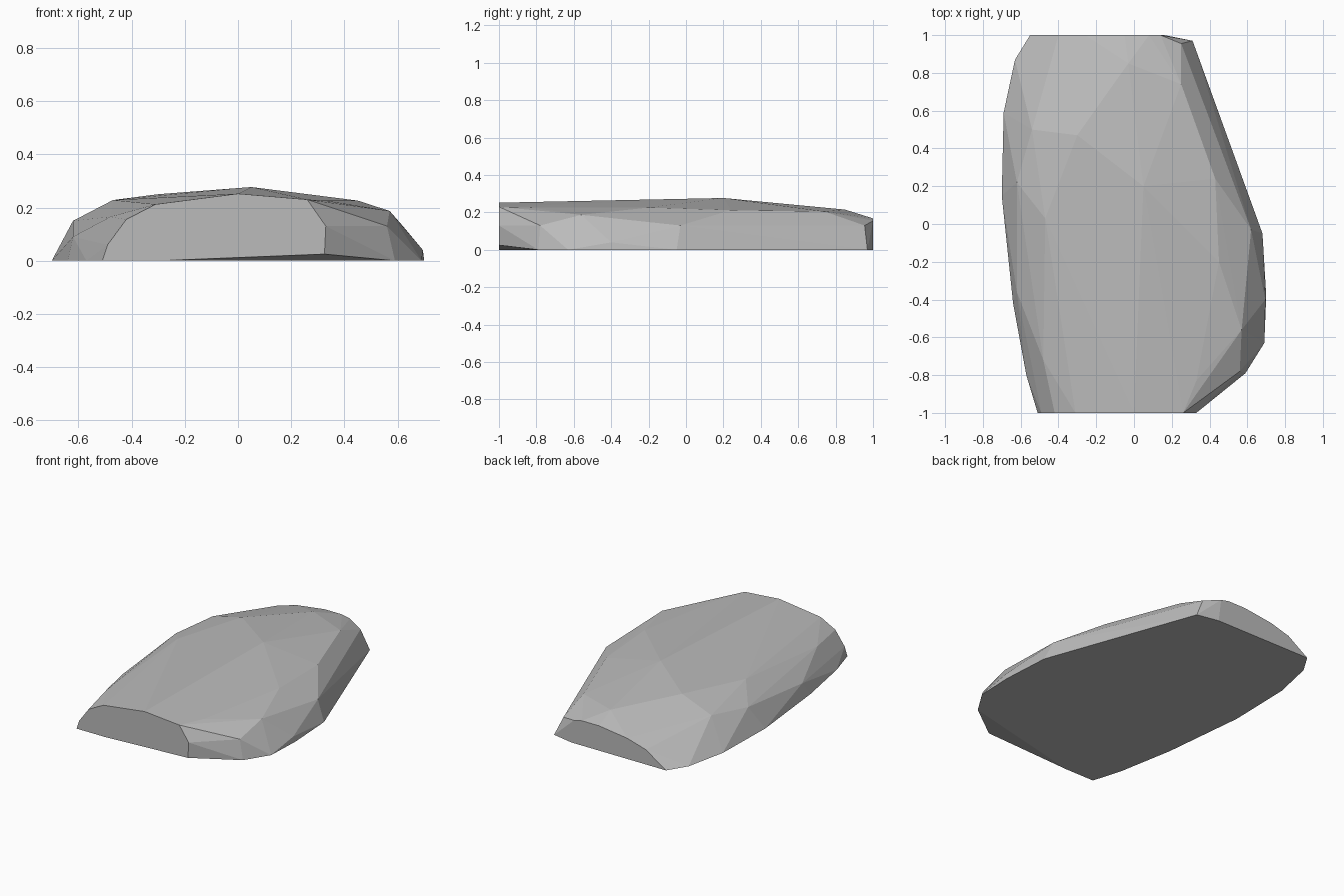
import bpy
import bmesh

# Outline where the rock meets the ground (x, y)
base = [(-0.55, 1), (-0.63, 0.87), (-0.69, 0.59), (-0.70, 0.15), (-0.64, -0.42),
        (-0.57, -0.8), (-0.52, -0.96), (-0.51, -1), (-0.3, -1), (0.59, -0.79),
        (0.69, -0.63), (0.70, -0.38), (0.68, -0.05), (0.31, 0.97), (0.16, 1)]

# Cut ends: (x, z) profiles on the front and back planes
front = [(-0.49, 0.06), (-0.42, 0.155), (-0.31, 0.212), (0, 0.252),
         (0.26, 0.23), (0.33, 0.13), (0.325, 0.025)]
back = [(-0.40, 0.10), (-0.26, 0.14), (-0.05, 0.168), (0.08, 0.168), (0.14, 0.155)]

# Corners of the chipped shoulder and crown
crown = [(0.05, 0.2, 0.277), (-0.30, 0.47, 0.25), (-0.54, 0.5, 0.18),
         (-0.03, 0.85, 0.215), (0.25, 0.955, 0.13), (0.25, 0.74, 0.205),
         (0.43, 0.24, 0.212), (0.45, -0.2, 0.226), (0.57, -0.56, 0.187),
         (0.56, -0.78, 0.13), (0.62, -0.03, 0.13), (0.33, -0.83, 0.226),
         (-0.47, 0.03, 0.228), (-0.62, 0.22, 0.15), (-0.62, -0.36, 0.09),
         (-0.48, -0.72, 0.165), (0.695, -0.4, 0.04)]

points = ([(x, y, 0) for x, y in base] + [(x, -1, z) for x, z in front]
          + [(x, 1, z) for x, z in back] + crown)

# Faceted stone wrapped around the corners
bm = bmesh.new()
for p in points:
    bm.verts.new(p)
hull = bmesh.ops.convex_hull(bm, input=bm.verts[:])
loose = [v for v in bm.verts if not v.link_faces]
bmesh.ops.delete(bm, geom=loose, context='VERTS')
bmesh.ops.recalc_face_normals(bm, faces=bm.faces[:])

mesh = bpy.data.meshes.new("rock")
bm.to_mesh(mesh)
bm.free()
rock = bpy.data.objects.new("rock", mesh)
bpy.context.collection.objects.link(rock)

grey = bpy.data.materials.new("stone grey")
grey.diffuse_color = (0.5, 0.5, 0.5, 1)
mesh.materials.append(grey)
